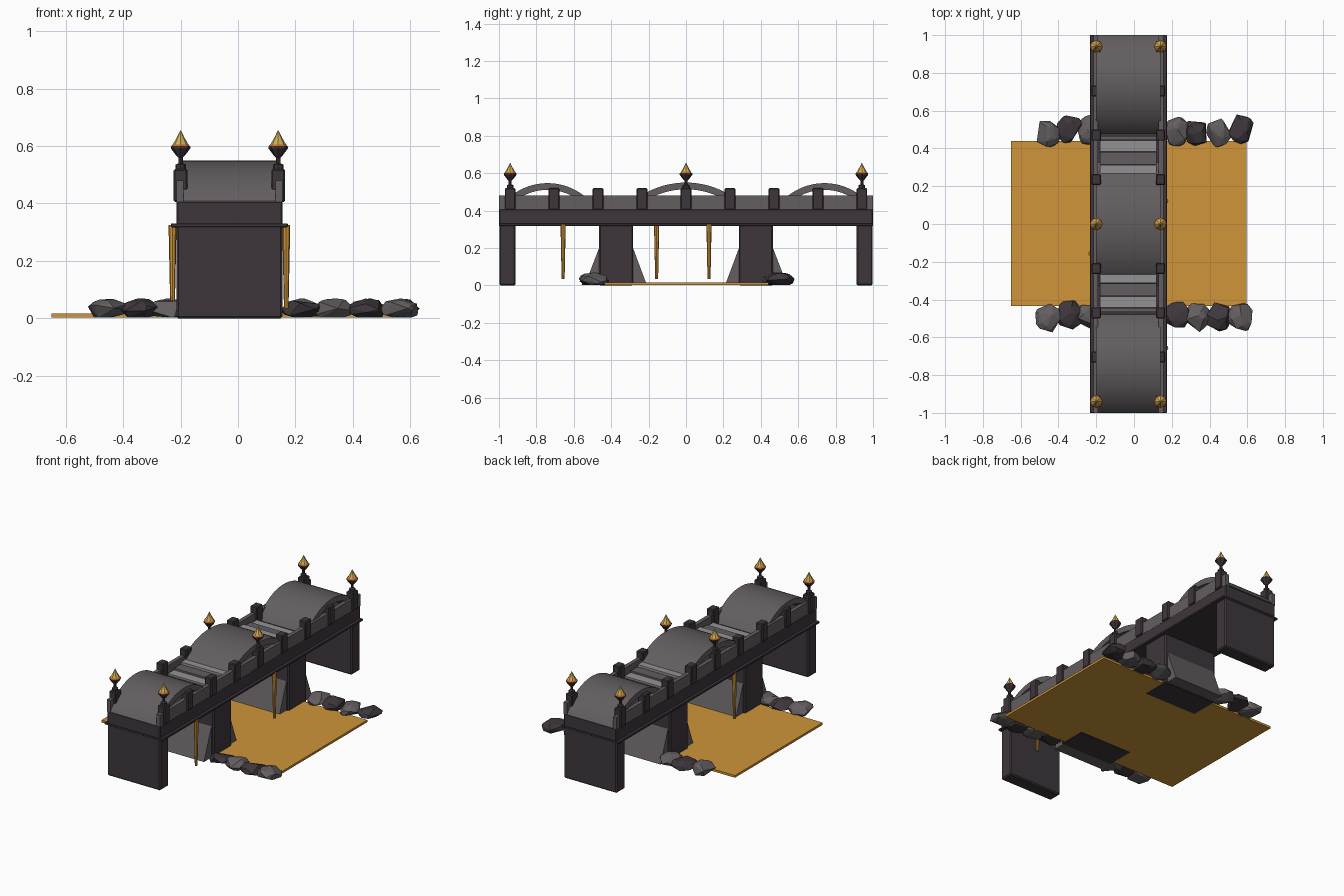
import bpy, bmesh, math, random
from mathutils import Vector

if "Cube" in bpy.data.objects:
    bpy.data.objects.remove(bpy.data.objects["Cube"])
random.seed(4)
CX = -0.03          # bridge centre line


def material(name, r, g, b):
    m = bpy.data.materials.new(name)
    m.use_nodes = True
    m.diffuse_color = (r, g, b, 1)
    bsdf = m.node_tree.nodes["Principled BSDF"]
    bsdf.inputs["Base Color"].default_value = (r, g, b, 1)
    return m


DARK = material("dark stone", 0.048, 0.037, 0.045)
GREY = material("grey stone", 0.125, 0.112, 0.117)
PALE = material("pale stone", 0.29, 0.29, 0.3)
GOLD = material("golden water", 0.62, 0.3, 0.04)
FLAME = material("ember orange", 0.55, 0.14, 0.02)
TIP = material("pale gold", 0.62, 0.43, 0.1)


def finish(name, bm, *mats):
    bmesh.ops.recalc_face_normals(bm, faces=bm.faces)
    mesh = bpy.data.meshes.new(name)
    bm.to_mesh(mesh)
    bm.free()
    for m in mats:
        mesh.materials.append(m)
    ob = bpy.data.objects.new(name, mesh)
    bpy.context.collection.objects.link(ob)
    return ob


def box(name, x, y, z, mat, bevel=0):
    """Box from (low, high) ranges on each axis."""
    bm = bmesh.new()
    bmesh.ops.create_cube(bm, size=1)
    for v in bm.verts:
        v.co = [(a + b) / 2 + c * (b - a) for (a, b), c in zip((x, y, z), v.co)]
    ob = finish(name, bm, mat)
    if bevel:
        mod = ob.modifiers.new("chamfer", "BEVEL")
        mod.width, mod.segments = bevel, 1
    return ob


def extrude_x(name, profile, x0, x1, mat):
    """Extrude a closed (y, z) outline across the bridge."""
    bm = bmesh.new()
    face = bm.faces.new([bm.verts.new((x0, y, z)) for y, z in profile])
    out = bmesh.ops.extrude_face_region(bm, geom=[face])["geom"]
    moved = [g for g in out if isinstance(g, bmesh.types.BMVert)]
    bmesh.ops.translate(bm, verts=moved, vec=(x1 - x0, 0, 0))
    return finish(name, bm, mat)


def lathe(name, profile, place, sides, bands):
    """Revolve (radius, z) points; bands gives one material slot per segment."""
    bm = bmesh.new()
    rings = []
    for r, z in profile:
        rings.append([bm.verts.new((place[0] + r * math.cos(a), place[1] + r * math.sin(a), z))
                      for a in (math.tau * i / sides for i in range(sides))])
    for low, high, slot in zip(rings, rings[1:], bands):
        for i in range(sides):
            j = (i + 1) % sides
            bm.faces.new((low[i], low[j], high[j], high[i])).material_index = slot
    bm.faces.new(rings[0]).material_index = bands[0]
    bm.faces.new(rings[-1]).material_index = bands[-1]
    return bm


def arch(name, yc, half, rise):
    """Barrel-shaped shell standing on the deck."""
    base, thick, n = 0.41, 0.036, 24
    r = (half ** 2 + rise ** 2) / (2 * rise)
    zc = base + rise - r

    def arc(radius):
        end = math.acos((base - zc) / radius)
        return [(yc + radius * math.sin(t), zc + radius * math.cos(t))
                for t in (end * (2 * i / n - 1) for i in range(n + 1))]
    ob = extrude_x(name, arc(r) + arc(r - thick)[::-1], CX - 0.17, CX + 0.17, GREY)
    bpy.context.view_layer.objects.active = ob
    ob.select_set(True)
    bpy.ops.object.shade_smooth_by_angle(angle=math.radians(30))
    ob.select_set(False)


# Deck, ledge and parapets
box("deck", (CX - 0.185, CX + 0.185), (-1, 1), (0.325, 0.41), DARK, 0.006)
box("deck_ledge", (CX - 0.204, CX + 0.204), (-1, 1), (0.317, 0.331), DARK, 0.003)
for side, label in ((-1, "right"), (1, "left")):
    xs = sorted((CX + side * 0.185, CX + side * 0.16))
    box(label + "_parapet", xs, (-1, 1), (0.405, 0.48), GREY)

# Arched shells on the deck
arch("centre_arch", 0, 0.325, 0.14)
for s, label in ((-1, "front"), (1, "back")):
    arch(label + "_arch", s * 0.74, 0.26, 0.137)
    # Steps in the dips between shells
    for i, (y, w, z, mat) in enumerate(((0.455, 0.02, 0.43, GREY), (0.413, 0.06, 0.44, PALE),
                                        (0.348, 0.064, 0.45, GREY), (0.29, 0.045, 0.463, PALE))):
        box(f"{label}_step_{i}", (CX - 0.15, CX + 0.15),
            (s * y - w / 2, s * y + w / 2), (0.41, z), mat)

# Parapet posts, with lanterns at both ends and the middle
LANTERN = [(0.018, 0.515), (0.018, 0.535), (0.008, 0.54), (0.008, 0.56), (0.016, 0.568),
           (0.034, 0.592), (0.034, 0.598), (0.027, 0.606), (0.012, 0.632), (0.001, 0.655)]
for side, label in ((-1, "right"), (1, "left")):
    x = CX + side * 0.17
    for i in range(-4, 5):
        y = i * 0.235
        box(f"{label}_post_{i + 4}", (x - 0.024, x + 0.024), (y - 0.029, y + 0.029),
            (0.405, 0.52), DARK, 0.005)
        if i % 4 == 0:
            bm = lathe("lantern", LANTERN, (x, y), 8, (0, 0, 0, 0, 0, 0, 1, 2, 2))
            finish(f"{label}_lantern_{i + 4}", bm, DARK, FLAME, TIP)

# Piers with sloped buttresses
for s, label in ((-1, "front"), (1, "back")):
    for part, a, b in (("end", 0.912, 0.998), ("river", 0.283, 0.465)):
        box(f"{label}_{part}_pier", (CX - 0.185, CX + 0.185), sorted((s * a, s * b)),
            (0, 0.325), DARK, 0.007)
    slope = [(s * y, z) for y, z in ((0.21, 0.004), (0.283, 0.2), (0.465, 0.2), (0.54, 0.004))]
    extrude_x(label + "_buttress", slope, CX - 0.17, CX + 0.17, GREY)

# Water sheet
box("water", (-0.65, 0.595), (-0.435, 0.44), (0.003, 0.017), GOLD)

# Hanging golden streams
for i, (x, y) in enumerate(((0.168, -0.657), (0.168, 0.123), (-0.228, -0.157))):
    bm = lathe("stream", [(0.008, 0.035), (0.014, 0.325)], (x, y), 8, (0,))
    finish(f"stream_{i}", bm, GOLD)


def rock(name, x, y, mat):
    """Faceted boulder with a flat base."""
    bm = bmesh.new()
    for _ in range(26):
        d = Vector([random.gauss(0, 1) for _ in range(3)]).normalized()
        bm.verts.new((x + d.x * 0.074, y + d.y * 0.08, max(0.003, 0.03 + d.z * 0.04)))
    out = bmesh.ops.convex_hull(bm, input=bm.verts)
    junk = {g for g in out["geom_interior"] + out["geom_unused"]
            if isinstance(g, bmesh.types.BMVert)}
    bmesh.ops.delete(bm, geom=list(junk), context="VERTS")
    finish(name, bm, mat)


# Rock rows beside the river piers
for s, label in ((-1, "front"), (1, "back")):
    for i, x in enumerate((-0.455, -0.34, -0.24, 0.225, 0.335, 0.45, 0.565)):
        y = s * 0.492 + random.uniform(-0.012, 0.012)
        rock(f"{label}_rock_{i}", x, y, (GREY, DARK)[(i + (s > 0) * (i > 2)) % 2])
